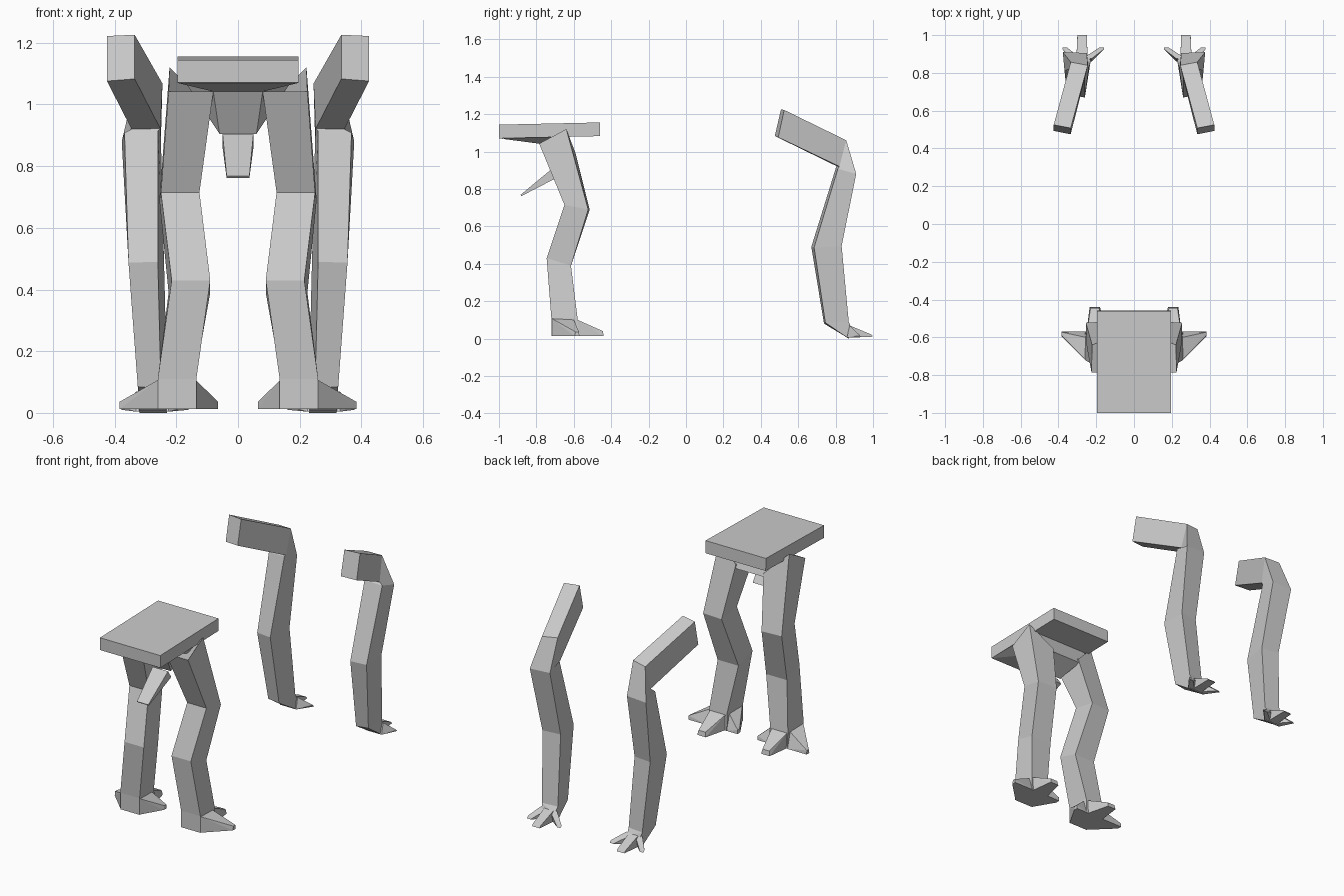
import bpy, bmesh


def finish(name, bm, mirror):
    bmesh.ops.recalc_face_normals(bm, faces=bm.faces)
    me = bpy.data.meshes.new(name)
    bm.to_mesh(me)
    bm.free()
    ob = bpy.data.objects.new(name, me)
    bpy.context.collection.objects.link(ob)
    if mirror:
        m = ob.modifiers.new("Mirror", 'MIRROR')
        m.use_mirror_merge = False
    return ob


def loft(name, rings):
    # four-sided limb through rings, mirrored to the other side
    bm = bmesh.new()
    rs = [[bm.verts.new(p) for p in r] for r in rings]
    for a, b in zip(rs, rs[1:]):
        for i in range(4):
            j = (i + 1) % 4
            bm.faces.new((a[i], a[j], b[j], b[i]))
    bm.faces.new(rs[0])
    bm.faces.new(rs[-1])
    return finish(name, bm, True)


def hull(name, pts, mirror=True):
    bm = bmesh.new()
    for p in pts:
        bm.verts.new(p)
    r = bmesh.ops.convex_hull(bm, input=bm.verts[:])
    loose = [v for v in bm.verts if not v.link_faces]
    bmesh.ops.delete(bm, geom=loose, context='VERTS')
    return finish(name, bm, mirror)


def both(*pts):
    return [(s * x, y, z) for x, y, z in pts for s in (1, -1)]


# waist slab, tipped slightly forward
bpy.ops.mesh.primitive_cube_add(size=1, location=(0, -0.73, 1.113), rotation=(0.022, 0, 0))
slab = bpy.context.object
slab.name = "waist_slab"
slab.scale = (0.392, 0.54, 0.073)

# wedge under the slab, pelvis and hanging flap
hull("slab_underside", both((0.196, -0.998, 1.07), (0.08, -0.785, 1.042), (0.19, -0.62, 1.085)), False)
hull("pelvis", both((0.08, -0.785, 1.042), (0.06, -0.71, 0.905), (0.1, -0.59, 0.97),
                    (0.19, -0.64, 1.1), (0.08, -0.76, 1.08)), False)
hull("flap", both((0.05, -0.72, 0.905), (0.05, -0.69, 0.86), (0.037, -0.885, 0.768),
                  (0.037, -0.88, 0.762)), False)

# legs: outer front, inner front, inner back, outer back
ankle = [(0.26, -0.72, 0.11), (0.135, -0.72, 0.11), (0.14, -0.58, 0.11), (0.255, -0.58, 0.11)]
loft("legs", [
    [(0.225, -0.785, 1.042), (0.08, -0.785, 1.042), (0.09, -0.59, 0.99), (0.222, -0.64, 1.12)],
    [(0.25, -0.65, 0.715), (0.125, -0.65, 0.715), (0.13, -0.515, 0.69), (0.255, -0.523, 0.69)],
    [(0.215, -0.745, 0.43), (0.09, -0.745, 0.43), (0.09, -0.615, 0.39), (0.225, -0.615, 0.39)],
    ankle])

# feet with three toes
hull("feet", ankle + [(x, y, 0.013) for x in (0.135, 0.26) for y in (-0.72, -0.57)])
hull("middle_toes", [(0.14, -0.6, 0.013), (0.255, -0.6, 0.013), (0.15, -0.58, 0.1), (0.25, -0.58, 0.1),
                     (0.18, -0.44, 0.013), (0.235, -0.44, 0.013), (0.185, -0.445, 0.04), (0.23, -0.445, 0.04)])
for nm, bx, tx in (("outer_toes", 0.257, 0.384), ("inner_toes", 0.138, 0.065)):
    hull(nm, [(bx, -0.72, 0.108), (bx, -0.72, 0.013), (bx, -0.6, 0.1), (bx, -0.57, 0.013),
              (tx, -0.595, 0.013), (tx, -0.57, 0.013), (tx, -0.59, 0.036), (tx, -0.572, 0.036)])

# arms: upper arm, elbow, forearm, wrist
wrist = [(0.325, 0.745, 0.085), (0.25, 0.738, 0.08), (0.23, 0.86, 0.09), (0.325, 0.87, 0.09)]
loft("arms", [
    [(0.425, 0.493, 1.076), (0.335, 0.475, 1.083), (0.335, 0.508, 1.226), (0.425, 0.525, 1.222)],
    [(0.345, 0.82, 0.92), (0.252, 0.805, 0.922), (0.245, 0.84, 1.068), (0.335, 0.857, 1.06)],
    [(0.368, 0.812, 0.908), (0.26, 0.802, 0.915), (0.25, 0.905, 0.885), (0.377, 0.91, 0.88)],
    [(0.355, 0.685, 0.487), (0.26, 0.67, 0.49), (0.24, 0.82, 0.495), (0.35, 0.832, 0.495)],
    wrist])

# hands with three fingers
hull("hands", wrist + [(0.23, 0.87, 0), (0.32, 0.87, 0), (0.235, 0.885, 0.055), (0.32, 0.885, 0.055)])
for nm, b0, b1, t0, t1, ty in (("middle_fingers", 0.245, 0.305, 0.25, 0.3, 1.0),
                               ("outer_fingers", 0.28, 0.33, 0.355, 0.378, 0.935),
                               ("inner_fingers", 0.225, 0.275, 0.16, 0.182, 0.935)):
    hull(nm, [(b0, 0.86, 0.004), (b1, 0.86, 0.004), (b0, 0.875, 0.07), (b1, 0.875, 0.07),
              (t0, ty, 0.01), (t1, ty, 0.01), (t0, ty - 0.01, 0.022), (t1, ty - 0.01, 0.022)])
